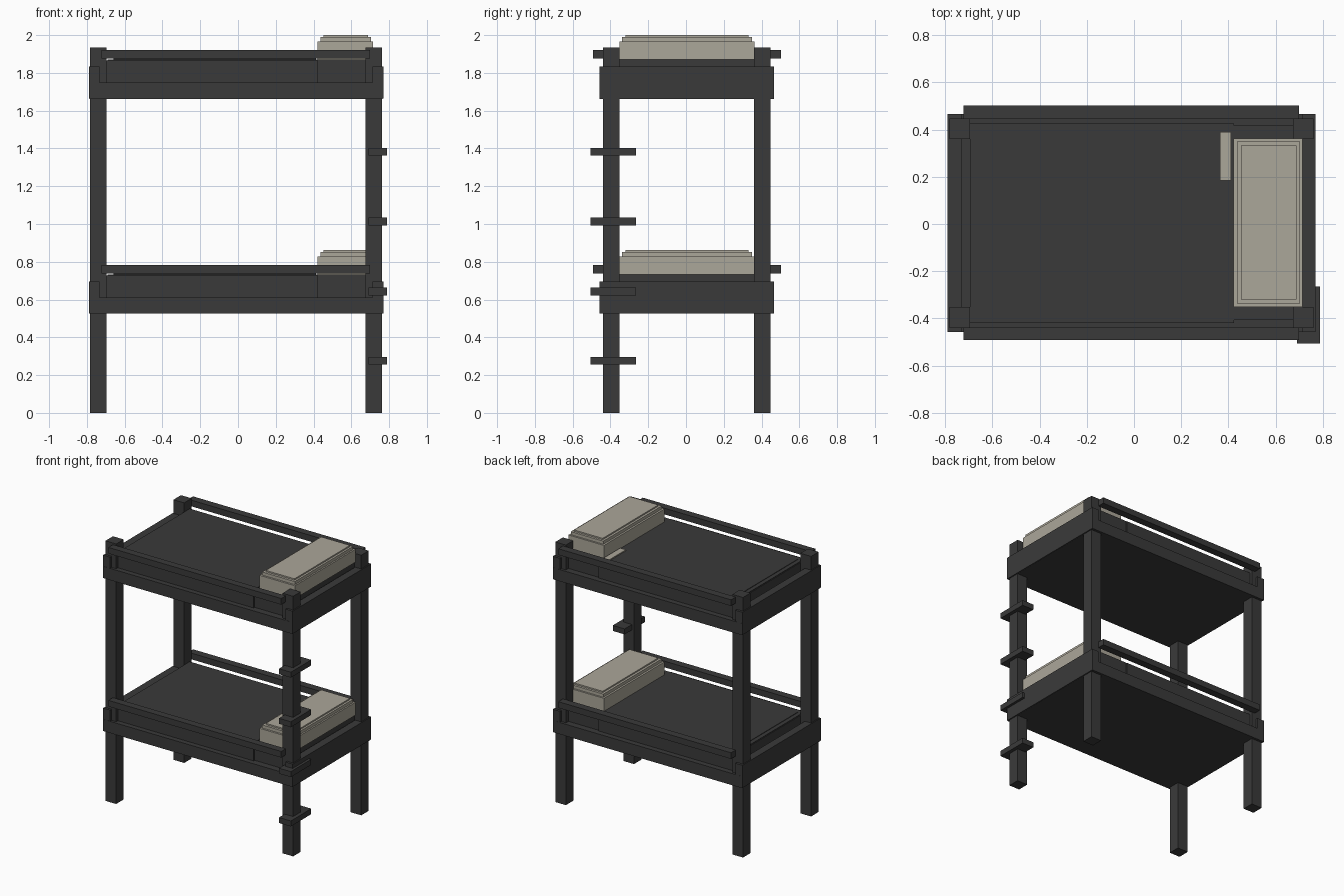
import bpy

if "Cube" in bpy.data.objects:
    bpy.data.objects.remove(bpy.data.objects["Cube"])


def material(name, rgb):
    m = bpy.data.materials.new(name)
    m.diffuse_color = (*rgb, 1)
    m.use_nodes = True
    m.node_tree.nodes["Principled BSDF"].inputs["Base Color"].default_value = m.diffuse_color
    return m


DARK = material("charcoal", (0.042, 0.042, 0.042))
CREAM = material("warm_cream", (0.41, 0.385, 0.32))


def box(name, x, y, z, mat=DARK):
    """Axis-aligned box from (min, max) ranges."""
    bpy.ops.mesh.primitive_cube_add(size=1)
    ob = bpy.context.object
    ob.name = name
    for v in ob.data.vertices:
        v.co = [r[0] if c < 0 else r[1] for c, r in zip(v.co, (x, y, z))]
    ob.data.materials.append(mat)
    return ob


# Four corner posts
for sx, x in (("left", (-0.783, -0.695)), ("right", (0.675, 0.762))):
    for sy, y in (("front", (-0.44, -0.352)), ("back", (0.36, 0.448))):
        box(f"{sy}_{sx}_post", x, y, (0, 1.935))

# Two identical bunks
for level, h in (("lower", 0.0), ("upper", 1.138)):
    def part(name, x, y, z, mat=DARK):
        return box(f"{level}_{name}", x, y, (z[0] + h, z[1] + h), mat)

    # Bed base and raised end boards
    part("bed_base", (-0.785, 0.765), (-0.458, 0.467), (0.525, 0.612))
    part("left_end_board", (-0.79, -0.732), (-0.457, 0.466), (0.526, 0.695))
    part("right_end_board", (0.712, 0.77), (-0.457, 0.466), (0.526, 0.695))

    # Guard rails on the long sides
    part("front_guard_rail", (-0.722, 0.70), (-0.492, -0.438), (0.738, 0.784))
    part("back_guard_rail", (-0.722, 0.70), (0.446, 0.502), (0.738, 0.784))

    # Mattress with a slightly larger blanket around most of it
    part("mattress", (-0.69, 0.705), (-0.408, 0.418), (0.61, 0.733))
    part("blanket", (-0.695, 0.423), (-0.42, 0.427), (0.61, 0.728))
    part("blanket_top", (-0.66, 0.412), (-0.376, 0.392), (0.72, 0.737))

    # Pillow in three stepped layers
    part("pillow_base", (0.422, 0.715), (-0.352, 0.362), (0.733, 0.829), CREAM)
    part("pillow_middle", (0.436, 0.704), (-0.338, 0.349), (0.82, 0.852), CREAM)
    part("pillow_top", (0.453, 0.689), (-0.32, 0.332), (0.84, 0.862), CREAM)

    # Folded sheet corner beside the pillow
    if level == "upper":
        part("sheet_corner", (0.365, 0.412), (0.185, 0.39), (0.73, 0.745), CREAM)

# Ladder steps on the front right post
for i, z in enumerate((0.255, 0.622, 0.993, 1.362)):
    box(f"ladder_step_{i + 1}", (0.692, 0.789), (-0.506, -0.266), (z, z + 0.041))
